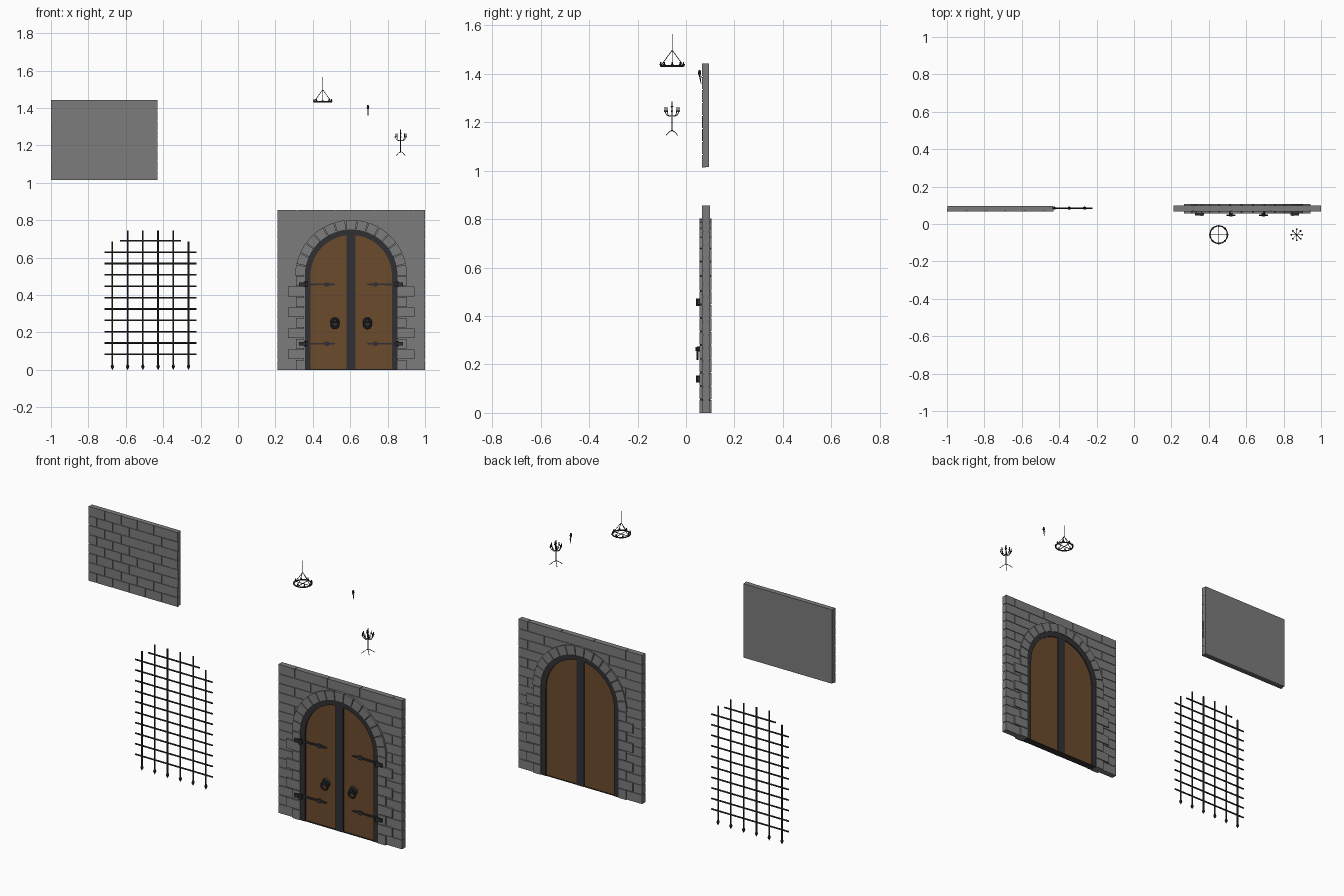
import bpy, bmesh, math, random
from mathutils import Vector, Matrix

if "Cube" in bpy.data.objects:
    bpy.data.objects.remove(bpy.data.objects["Cube"])

random.seed(4)


def material(name, c):
    m = bpy.data.materials.new(name)
    m.diffuse_color = (*c, 1)
    m.use_nodes = True
    m.node_tree.nodes["Principled BSDF"].inputs["Base Color"].default_value = m.diffuse_color
    return m


STONE = material("stone", (0.2, 0.2, 0.2))
WOOD = material("wood", (0.15, 0.07, 0.027))
IRON = material("iron", (0.03, 0.03, 0.034))


def finish(name, bm, mat, smooth=False):
    bmesh.ops.recalc_face_normals(bm, faces=bm.faces)
    me = bpy.data.meshes.new(name)
    bm.to_mesh(me)
    bm.free()
    ob = bpy.data.objects.new(name, me)
    bpy.context.collection.objects.link(ob)
    me.materials.append(mat)
    if smooth:
        bpy.context.view_layer.objects.active = ob
        ob.select_set(True)
        bpy.ops.object.shade_smooth_by_angle()
        ob.select_set(False)
    return ob


def prism(bm, pts, y0, y1):
    """Extrude an x-z outline from y0 to y1."""
    f = bm.faces.new([bm.verts.new((x, y0, z)) for x, z in pts])
    ext = bmesh.ops.extrude_face_region(bm, geom=[f], use_keep_orig=True)["geom"]
    bmesh.ops.translate(bm, vec=(0, y1 - y0, 0),
                        verts=[v for v in ext if isinstance(v, bmesh.types.BMVert)])


def box(bm, x0, x1, y0, y1, z0, z1):
    prism(bm, [(x0, z0), (x1, z0), (x1, z1), (x0, z1)], y0, y1)


def rod(bm, a, b, r0, r1=None, seg=8):
    a, b = Vector(a), Vector(b)
    d = b - a
    mat = Matrix.Translation((a + b) / 2) @ d.to_track_quat('Z', 'Y').to_matrix().to_4x4()
    bmesh.ops.create_cone(bm, cap_ends=True, segments=seg, radius1=r0,
                          radius2=r0 if r1 is None else r1, depth=d.length, matrix=mat)


def path(bm, pts, r, seg=6):
    for a, b in zip(pts, pts[1:]):
        rod(bm, a, b, r, seg=seg)


def arc(r, a0, a1, n, cx, cz):
    return [(cx + r * math.cos(a0 + (a1 - a0) * i / n), cz + r * math.sin(a0 + (a1 - a0) * i / n))
            for i in range(n + 1)]


ROW, GAP = 0.0535, 0.004


def courses(bm, x0, x1, z0, rows, width, first, y0, y1, jitter):
    """Running-bond bricks, half a brick offset on every other row."""
    for r in range(rows):
        x = x0 - width + first + (width / 2 if r % 2 else 0) - width
        while x < x1:
            a, b = max(x, x0), min(x + width, x1)
            if b - a > 0.01:
                j = random.uniform(0, jitter)
                box(bm, a + (GAP / 2 if a > x0 else 0), b - (GAP / 2 if b < x1 else 0), y0 + j, y1 - j,
                    z0 + r * ROW + (GAP / 2 if r else 0),
                    z0 + (r + 1) * ROW - (GAP / 2 if r < rows - 1 else 0))
            x += width


# Wall panel: slab with brick facing on the front
bm = bmesh.new()
box(bm, -0.998, -0.433, 0.071, 0.096, 1.016, 1.442)
finish("wall_panel_slab", bm, STONE)
bm = bmesh.new()
courses(bm, -1.0, -0.431, 1.014, 8, 0.104, 0.052, 0.066, 0.08, 0.002)
finish("wall_panel_bricks", bm, STONE)

# Portcullis
bm = bmesh.new()
PY, PX = 0.085, -0.468
for i in range(6):
    x = PX + (i - 2.5) * 0.0815
    rod(bm, (x, PY, 0.022), (x, PY, 0.687 if i in (0, 5) else 0.746), 0.0045)
    rod(bm, (x, PY, 0.0), (x, PY, 0.017), 0.0005, 0.009)
    rod(bm, (x, PY, 0.017), (x, PY, 0.03), 0.009, 0.0045)
for i in range(11):
    h = 0.163 if i == 10 else 0.246
    z = 0.083 + i * 0.0607
    rod(bm, (PX - h, PY, z), (PX + h, PY, z), 0.0045)
finish("portcullis", bm, IRON, True)

# Gate wall with an arched opening
CX, SPRING, RI, RO, RD = 0.605, 0.503, 0.248, 0.299, 0.218


def arch(r, z0):
    return [(CX + r, z0)] + arc(r, 0, math.pi, 32, CX, SPRING) + [(CX - r, z0)]


bm = bmesh.new()
prism(bm, arch(0.251, -0.05), 0, 0.2)
cutter = finish("opening_cutter", bm, STONE)
cutter.hide_render = True
cutter.hide_set(True)

bm = bmesh.new()
box(bm, 0.213, 0.997, 0.071, 0.095, 0, 0.853)
core = finish("gate_wall_core", bm, STONE)
bm = bmesh.new()
courses(bm, 0.211, 1.0, 0, 16, 0.208, 0.0, 0.066, 0.099, 0.001)
bricks = finish("gate_wall_bricks", bm, STONE)
for ob in (core, bricks):
    m = ob.modifiers.new("opening", 'BOOLEAN')
    m.operation, m.object, m.solver = 'DIFFERENCE', cutter, 'EXACT'

# Arch stones and alternating jamb stones
bm = bmesh.new()
SY0, SY1, N = 0.055, 0.106, 15
for i in range(N):
    a0, a1 = (math.pi * i / N + 0.008, math.pi * (i + 1) / N - 0.008)
    prism(bm, arc(RI, a0, a1, 3, CX, SPRING) + arc(RO, a1, a0, 3, CX, SPRING), SY0, SY1)
finish("arch_stones", bm, STONE)
bm = bmesh.new()
for i in range(9):
    h = SPRING / 9
    w = 0.338 if i % 2 else 0.296
    for s in (-1, 1):
        xa, xb = sorted((CX + s * RI, CX + s * w))
        box(bm, xa, xb, SY0, SY1, i * h + (0.002 if i else 0), (i + 1) * h - 0.002)
finish("jamb_stones", bm, STONE)

# Iron frame, centre post and threshold
bm = bmesh.new()
prism(bm, arch(RI + 0.002, 0) + arch(RD, 0)[::-1], 0.058, 0.102)
finish("door_frame", bm, IRON, True)
bm = bmesh.new()
box(bm, CX - 0.024, CX + 0.024, 0.059, 0.101, 0, SPRING + RD + 0.005)
finish("centre_post", bm, IRON)
bm = bmesh.new()
box(bm, CX - RI, CX + RI, 0.06, 0.1, 0, 0.004)
finish("threshold", bm, IRON)

# Door leaves
for s, name in ((-1, "left"), (1, "right")):
    bm = bmesh.new()
    r = RD + 0.005
    pts = [(CX, 0.002), (CX + s * r, 0.002)]
    pts += [(CX + s * r * math.cos(t), SPRING + r * math.sin(t))
            for t in (math.pi / 2 * i / 16 for i in range(17))]
    prism(bm, pts, 0.066, 0.096)
    finish(name + "_door", bm, WOOD)

    # Hinges: plate on the jamb, tapered strap with leaf ends
    bm = bmesh.new()
    for z in (0.457, 0.14):
        box(bm, *sorted((CX + s * 0.278, CX + s * 0.232)), 0.045, 0.06, z - 0.01, z + 0.01)
        rod(bm, (CX + s * 0.244, 0.05, z - 0.015), (CX + s * 0.244, 0.05, z + 0.015), 0.008)
        half = [(0.24, 0.009), (0.225, 0.005), (0.145, 0.004), (0.138, 0.011),
                (0.122, 0.011), (0.115, 0.004), (0.1, 0.006), (0.08, 0.0)]
        prism(bm, [(CX + s * x, z + h) for x, h in half] +
              [(CX + s * x, z - h) for x, h in half[-2::-1]], 0.058, 0.068)
    finish(name + "_hinges", bm, IRON)

    # Ring knocker on a round back plate
    bm = bmesh.new()
    kx = CX + s * 0.087
    rod(bm, (kx, 0.068, 0.256), (kx, 0.055, 0.256), 0.026, 0.022, 12)
    rod(bm, (kx, 0.056, 0.264), (kx, 0.04, 0.264), 0.011, 0.008, 10)
    path(bm, [(x, 0.047, z) for x, z in arc(0.02, 0, 2 * math.pi, 16, kx, 0.242)], 0.005)
    finish(name + "_knocker", bm, IRON, True)

# Chandelier
bm = bmesh.new()
X, Y, Z, R = 0.453, -0.057, 1.433, 0.047
ring = [(X + R * math.cos(math.tau * i / 24), Y + R * math.sin(math.tau * i / 24), Z) for i in range(25)]
path(bm, ring, 0.004)
for i in range(8):
    px, py, _ = ring[i * 3]
    rod(bm, (px, py, Z), (px, py, Z + 0.007), 0.003, 0.006)
    rod(bm, (px, py, Z + 0.007), (px, py, Z + 0.016), 0.0025)
    if i % 2 == 0:
        rod(bm, (px, py, Z), (X, Y, 1.498), 0.0015, seg=6)
        rod(bm, (px, py, Z), (X, Y, Z), 0.002, seg=6)
rod(bm, (X, Y, 1.494), (X, Y, 1.565), 0.0015, seg=6)
finish("chandelier", bm, IRON)

# Wall torch: handle, basket and bracket
bm = bmesh.new()
X, Y = 0.695, 0.056
rod(bm, (X, Y + 0.006, 1.36), (X, Y, 1.395), 0.0015, 0.003)
rod(bm, (X, Y, 1.392), (X, Y, 1.402), 0.003, 0.007)
rod(bm, (X, Y, 1.402), (X, Y, 1.415), 0.007, 0.004)
rod(bm, (X, Y, 1.39), (X, 0.068, 1.385), 0.0018)
finish("wall_torch", bm, IRON)

# Standing candelabrum
bm = bmesh.new()
X, Y = 0.87, -0.058
rod(bm, (X, Y, 1.163), (X, Y, 1.27), 0.0028)
rod(bm, (X, Y, 1.262), (X, Y, 1.267), 0.003, 0.006)
rod(bm, (X, Y, 1.267), (X, Y, 1.286), 0.0028)
for i in range(8):
    c, s = math.cos(math.tau * i / 8), math.sin(math.tau * i / 8)
    arm = [(0, 1.228), (0.012, 1.225), (0.023, 1.231), (0.029, 1.246)]
    path(bm, [(X + c * r, Y + s * r, z) for r, z in arm], 0.0015)
    px, py = X + c * 0.029, Y + s * 0.029
    rod(bm, (px, py, 1.243), (px, py, 1.249), 0.003, 0.005)
    rod(bm, (px, py, 1.249), (px, py, 1.263), 0.0022)
    if i % 2:
        foot = [(0, 1.168), (0.016, 1.16), (0.034, 1.146)]
        path(bm, [(X + c * r, Y + s * r, z) for r, z in foot], 0.0017)
finish("candelabrum", bm, IRON)
